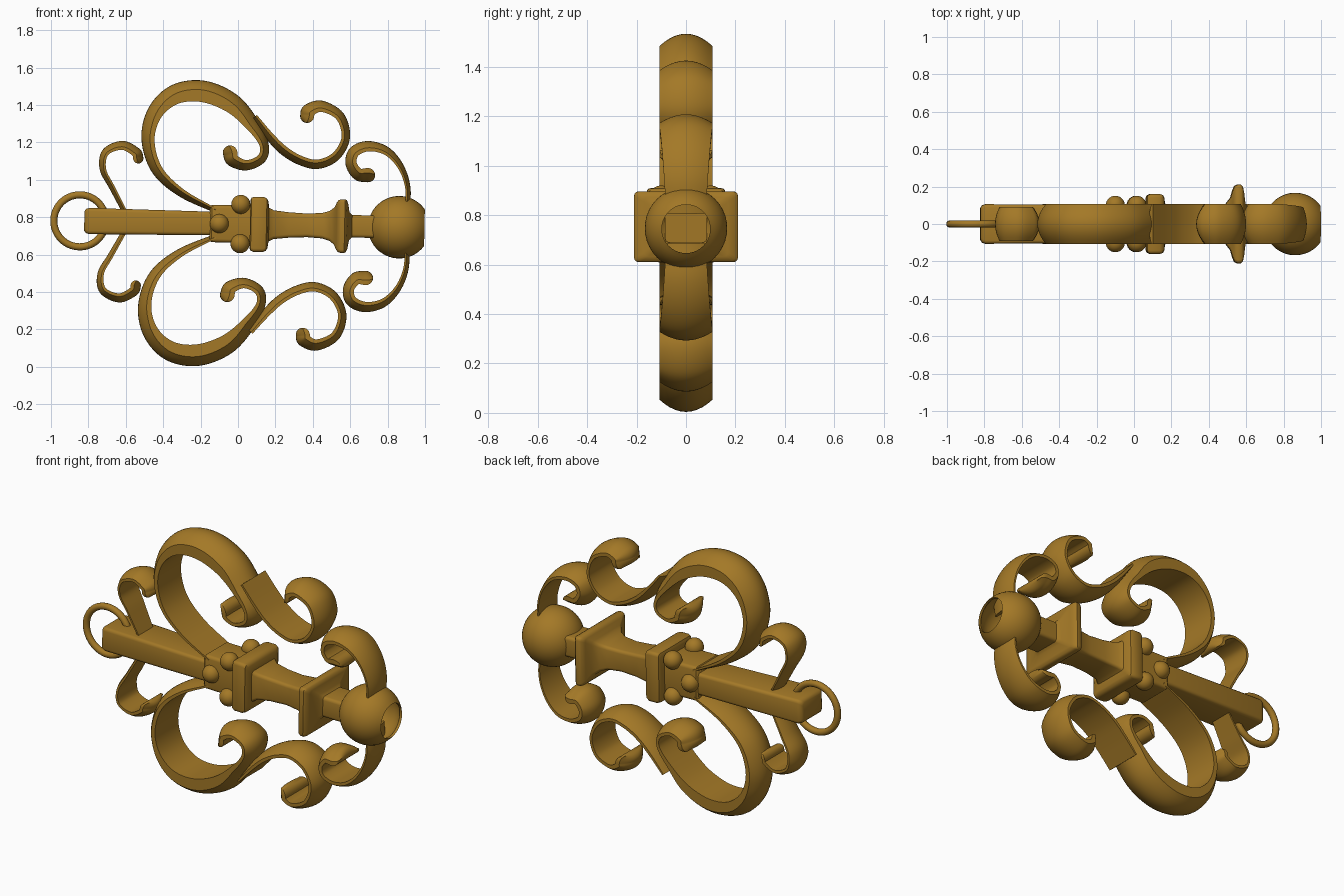
import bpy, bmesh
from math import sin, cos, pi, radians, asin
from mathutils import Vector

if "Cube" in bpy.data.objects:
    bpy.data.objects.remove(bpy.data.objects["Cube"])

TILT, AXIS_Z = 0.02, 0.764      # the whole piece leans slightly about its long axis
brass = bpy.data.materials.new("brass")
brass.diffuse_color = (0.37, 0.19, 0.02, 1)
brass.use_nodes = True
brass.node_tree.nodes["Principled BSDF"].inputs["Base Color"].default_value = brass.diffuse_color


def finish(bm, name, mirror=False, angle=40):
    bmesh.ops.recalc_face_normals(bm, faces=bm.faces)
    me = bpy.data.meshes.new(name)
    bm.to_mesh(me)
    bm.free()
    ob = bpy.data.objects.new(name, me)
    bpy.context.collection.objects.link(ob)
    me.materials.append(brass)
    ob.location = (0, 0, AXIS_Z)
    ob.rotation_euler = (0, TILT, 0)
    bpy.ops.object.select_all(action='DESELECT')
    ob.select_set(True)
    bpy.context.view_layer.objects.active = ob
    bpy.ops.object.shade_smooth_by_angle(angle=radians(angle))
    if mirror:
        m = ob.modifiers.new("mirror", 'MIRROR')
        m.use_axis = (False, False, True)
        m.use_mirror_merge = False
    return ob


def skin(rings, caps=True, loop=False):
    bm = bmesh.new()
    vs = [[bm.verts.new(p) for p in r] for r in rings]
    n = len(vs[0])
    pairs = list(zip(vs, vs[1:])) + ([(vs[-1], vs[0])] if loop else [])
    for a, b in pairs:
        for i in range(n):
            bm.faces.new((a[i], a[(i + 1) % n], b[(i + 1) % n], b[i]))
    if caps and not loop:
        bm.faces.new(vs[0])
        bm.faces.new(vs[-1])
    return bm


def rounded_rect(x, hy, hz, r=0.018):
    pts = []
    for q, (sy, sz) in enumerate([(1, 1), (-1, 1), (-1, -1), (1, -1)]):
        for k in range(4):
            a = q * pi / 2 + k * pi / 6
            pts.append((x, sy * (hy - r) + r * cos(a), sz * (hz - r) + r * sin(a)))
    return pts


def spline(pts, steps=8):
    p = [Vector(q) for q in pts]
    p = [2 * p[0] - p[1]] + p + [2 * p[-1] - p[-2]]
    out = []
    for a, b, c, d in zip(p, p[1:], p[2:], p[3:]):
        for k in range(steps):
            t = k / steps
            out.append(0.5 * (2 * b + (c - a) * t + (2 * a - 5 * b + 4 * c - d) * t * t
                              + (3 * b - a - 3 * c + d) * t ** 3))
    return out + [p[-2]]


def scroll(name, pts, side, w0=0.108, w1=0.108):
    """Ribbon along (x, z, thickness), domed on its outer side, rounded at the tip."""
    path = spline(pts)
    n = len(path)
    stations = []
    for i, p in enumerate(path):
        d = path[min(i + 1, n - 1)] - path[max(i - 1, 0)]
        d = Vector((d.x, d.y)).normalized()
        f = min(1, 2.5 * i / n)
        stations.append((Vector((p.x, p.y)), d, p.z, w0 + (w1 - w0) * f))
    c, d, t, w = stations[-1]
    for k in range(1, 6):
        a = k * pi / 2 / 5.2
        stations.append((c + d * t / 2 * sin(a), d, t * cos(a), w - 0.02 * (1 - cos(a))))
    rings = []
    for c, d, t, w in stations:
        nrm = Vector((-d.y, d.x)) * side
        sag = min(0.05, 0.65 * t)
        prof = [(w * s, t / 2 - sag * s * s) for s in [1 - k / 5 for k in range(11)]]
        prof += [(-w, -t / 2), (0, -t / 2), (w, -t / 2)]
        rings.append([(c.x + nrm.x * h, y, c.y + nrm.y * h) for y, h in prof])
    return finish(skin(rings), name, mirror=True)


# Handle bar
finish(skin([rounded_rect(*s) for s in [
    (-0.822, 0.085, 0.052), (-0.812, 0.1, 0.065), (-0.795, 0.106, 0.07), (-0.14, 0.1, 0.063)]]),
    "handle_bar")

# Studded block
finish(skin([rounded_rect(*s) for s in [
    (-0.15, 0.098, 0.09), (-0.14, 0.107, 0.1), (0.07, 0.107, 0.1)]]), "stud_block")

# Flanged spindle and neck
finish(skin([rounded_rect(*s) for s in [
    (0.064, 0.14, 0.13), (0.07, 0.153, 0.142), (0.085, 0.16, 0.147), (0.135, 0.16, 0.147),
    (0.152, 0.155, 0.14), (0.16, 0.14, 0.125), (0.165, 0.11, 0.09), (0.19, 0.095, 0.077),
    (0.27, 0.085, 0.068), (0.37, 0.082, 0.063), (0.45, 0.09, 0.068), (0.49, 0.108, 0.08),
    (0.515, 0.14, 0.1), (0.527, 0.18, 0.128), (0.537, 0.203, 0.139), (0.55, 0.21, 0.143),
    (0.57, 0.21, 0.143), (0.58, 0.2, 0.138), (0.587, 0.17, 0.12), (0.595, 0.11, 0.075),
    (0.61, 0.085, 0.06), (0.76, 0.085, 0.06)]]), "spindle")

# Six studs: one on each side face, four on the block corners
bm = bmesh.new()
for x, y, z in [(-0.1, 1, 0), (0.013, 1, 0.105), (0.013, 1, -0.105)]:
    for s in (1, -1):
        g = bmesh.ops.create_uvsphere(bm, u_segments=24, v_segments=14, radius=0.051)
        bmesh.ops.translate(bm, verts=g['verts'], vec=(x, s * 0.1 * y, z))
finish(bm, "studs")

# Hollow ball socket, open at the right end
R, RI, HOLE, CX = 0.167, 0.155, 0.098, 0.862
arc = [(CX - R * cos(a), R * sin(a)) for a in
       [0.02 + k / 20 * (pi - asin(HOLE / R) - 0.02) for k in range(21)]]
arc += [(CX - RI * cos(a), RI * sin(a)) for a in
        [pi - asin(HOLE / RI) - k / 14 * (pi - asin(HOLE / RI) - 0.02) for k in range(15)]]
finish(skin([[(x, r * cos(k * pi / 20), r * sin(k * pi / 20)) for k in range(40)]
             for x, r in arc]), "ball_socket")

# Hanging ring
finish(skin([[(-0.846 + (0.139 + 0.019 * cos(b)) * cos(a), 0.019 * sin(b),
               (0.139 + 0.019 * cos(b)) * sin(a)) for b in [j * pi / 6 for j in range(12)]]
             for a in [i * pi / 28 for i in range(56)]], loop=True), "hanging_ring")

# Scrolls, mirrored above and below the axis
scroll("large_scroll", [
    (-0.12, 0.068, 0.025), (-0.31, 0.163, 0.045), (-0.44, 0.283, 0.06), (-0.49, 0.443, 0.07),
    (-0.455, 0.588, 0.085), (-0.35, 0.686, 0.105), (-0.2, 0.705, 0.115), (-0.045, 0.644, 0.105),
    (0.07, 0.529, 0.075), (0.13, 0.429, 0.05), (0.12, 0.354, 0.05), (0.04, 0.315, 0.055),
    (-0.035, 0.34, 0.07), (-0.05, 0.38, 0.078)], 1)
scroll("outer_curl", [
    (0.078, 0.575, 0.03), (0.16, 0.472, 0.045), (0.235, 0.399, 0.05), (0.325, 0.347, 0.05),
    (0.42, 0.328, 0.05), (0.516, 0.373, 0.048), (0.567, 0.475, 0.045), (0.533, 0.587, 0.05),
    (0.435, 0.638, 0.06), (0.367, 0.615, 0.072), (0.358, 0.585, 0.075)], -1)
scroll("socket_scroll", [
    (0.9, 0.06, 0.025), (0.905, 0.204, 0.028), (0.866, 0.32, 0.034), (0.789, 0.404, 0.045),
    (0.691, 0.43, 0.055), (0.615, 0.4, 0.06), (0.598, 0.336, 0.06), (0.636, 0.279, 0.066),
    (0.69, 0.275, 0.076)], -1, w0=0.08)
scroll("handle_scroll", [
    (-0.6, 0.04, 0.026), (-0.678, 0.183, 0.03), (-0.728, 0.278, 0.034), (-0.716, 0.369, 0.04),
    (-0.628, 0.408, 0.048), (-0.552, 0.372, 0.052), (-0.54, 0.34, 0.055)], 1, w0=0.065, w1=0.09)
